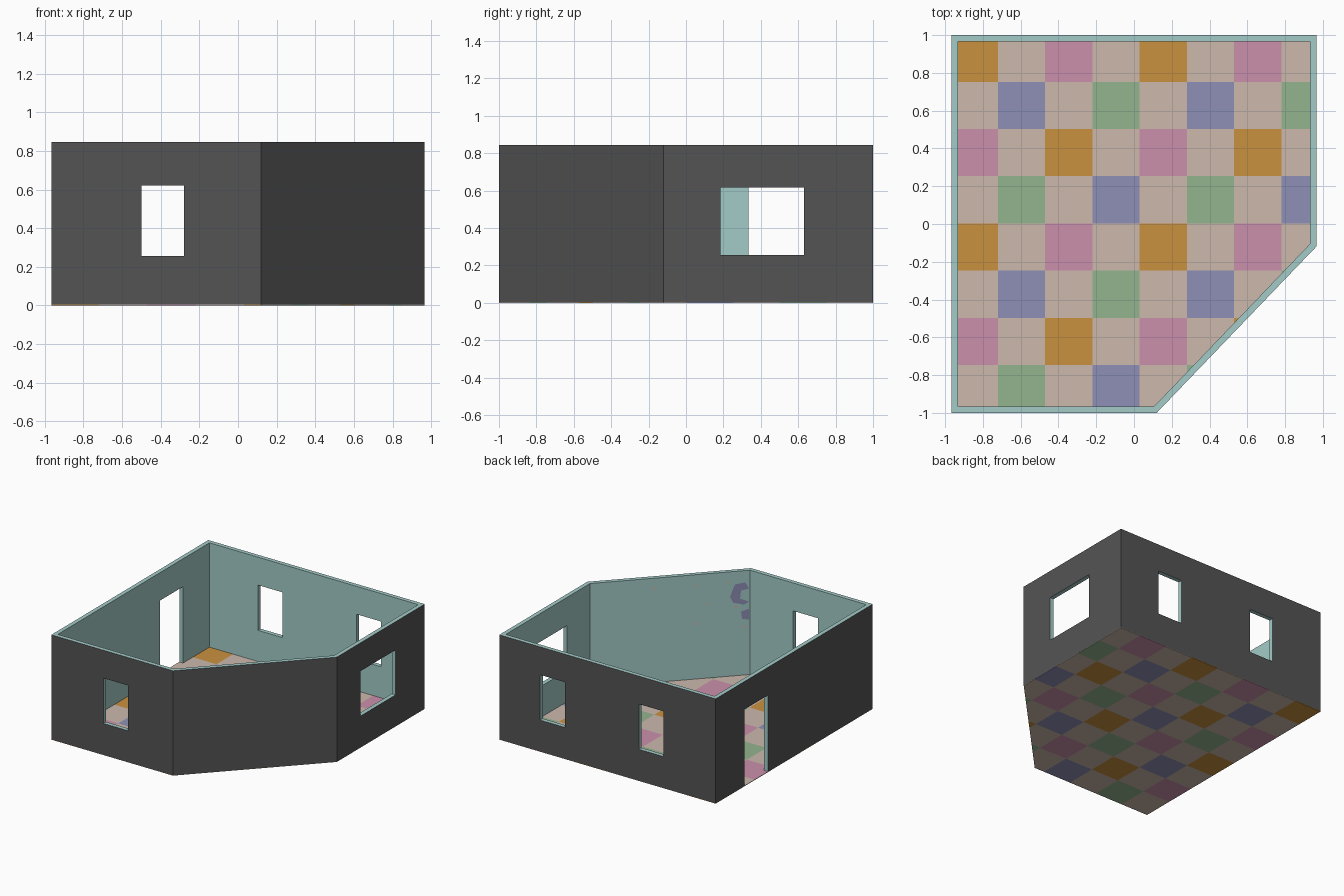
import bpy, bmesh, math
from mathutils import Vector

if "Cube" in bpy.data.objects:
    bpy.data.objects.remove(bpy.data.objects["Cube"])


def srgb(r, g, b):
    return tuple((v / 255 / 12.92) if v < 11 else ((v / 255 + 0.055) / 1.055) ** 2.4
                 for v in (r, g, b)) + (1.0,)


def material(name, *rgb):
    m = bpy.data.materials.new(name)
    m.diffuse_color = srgb(*rgb)
    m.use_nodes = True
    m.node_tree.nodes["Principled BSDF"].inputs["Base Color"].default_value = m.diffuse_color
    return m


GREY = material("dark grey", 84, 84, 84)
TEAL = material("pale teal", 163, 203, 200)
BEIGE = material("beige", 204, 185, 172)
ORANGE = material("orange", 201, 145, 64)
PINK = material("pink", 203, 144, 172)
BLUE = material("violet blue", 143, 144, 183)
GREEN = material("soft green", 148, 181, 143)

HEIGHT = 0.845
FLOOR = 0.004
OUTER = [(-0.965, -1), (0.12, -1), (0.965, -0.12), (0.965, 1), (-0.965, 1)]
INNER = [(-0.931, -0.966), (0.106, -0.966), (0.931, -0.106), (0.931, 0.966), (-0.931, 0.966)]


def add_object(name, bm, mats):
    me = bpy.data.meshes.new(name)
    bm.to_mesh(me)
    bm.free()
    ob = bpy.data.objects.new(name, me)
    bpy.context.collection.objects.link(ob)
    for m in mats:
        me.materials.append(m)
    return ob


# Walls: a ring between the two outlines, grey outside and teal elsewhere
bm = bmesh.new()
rings = [[bm.verts.new((x, y, z)) for x, y in outline]
         for outline, z in ((OUTER, FLOOR), (OUTER, HEIGHT), (INNER, HEIGHT), (INNER, FLOOR))]
for r in range(4):
    a, b = rings[r], rings[(r + 1) % 4]
    for i in range(5):
        j = (i + 1) % 5
        f = bm.faces.new((a[i], a[j], b[j], b[i]))
        f.material_index = 0 if r == 0 else 1
bmesh.ops.recalc_face_normals(bm, faces=bm.faces)
walls = add_object("walls", bm, (GREY, TEAL))

# Window and door openings: x range, y range, z range
openings = [
    ((-0.50, -0.28), (-1.1, -0.9), (0.255, 0.62)),    # front window
    ((-0.50, -0.28), (0.9, 1.1), (0.255, 0.62)),      # back window
    ((0.38, 0.60), (0.9, 1.1), (0.255, 0.62)),        # second back window
    ((0.85, 1.05), (0.185, 0.63), (0.255, 0.617)),    # right window
    ((-1.05, -0.85), (0.333, 0.63), (-0.1, 0.62)),    # left door
]
bpy.context.view_layer.objects.active = walls
for spans in openings:
    bm = bmesh.new()
    bmesh.ops.create_cube(bm, size=1)
    for v in bm.verts:
        v.co = Vector([s[0] if c < 0 else s[1] for c, s in zip(v.co, spans)])
    for f in bm.faces:
        f.material_index = 1
    cutter = add_object("opening_cutter", bm, (GREY, TEAL))
    cutter.hide_render = True
    mod = walls.modifiers.new("opening", 'BOOLEAN')
    mod.operation = 'DIFFERENCE'
    mod.solver = 'EXACT'
    mod.object = cutter
    bpy.ops.object.modifier_apply(modifier=mod.name)
    bpy.data.objects.remove(cutter)

# Floor: the outline sliced into square tiles, coloured by row and column
bm = bmesh.new()
bm.faces.new([bm.verts.new((x, y, 0)) for x, y in OUTER])
for k in range(-4, 5):
    for point, normal in (((0.03 + 0.25 * k, 0, 0), (1, 0, 0)),
                          ((0, 0.003 + 0.25 * k, 0), (0, 1, 0))):
        bmesh.ops.bisect_plane(bm, geom=bm.verts[:] + bm.edges[:] + bm.faces[:],
                               plane_co=point, plane_no=normal)
for f in bm.faces:
    c = f.calc_center_median()
    col = math.floor((c.x + 0.97) / 0.25)
    row = math.floor((1.003 - c.y) / 0.25)
    if (row + col) % 2 == 0:
        f.material_index = 1 + 2 * (row % 2) + (row // 2 + col // 2) % 2
floor = add_object("tiled_floor", bm, (BEIGE, ORANGE, PINK, BLUE, GREEN))
mod = floor.modifiers.new("thickness", 'SOLIDIFY')
mod.thickness = FLOOR
mod.offset = 1


# Painted marks on the inside of the slanted wall (u along wall 0..1, z height)
start, end = Vector((*INNER[2], 0)), Vector((*INNER[1], 0))
inward = Vector((0, 0, 1)).cross(end - start).normalized()
if inward.x > 0:
    inward.negate()
LENGTH = (end - start).length


def wall_marks(name, shapes, mat):
    bm = bmesh.new()
    for shape in shapes:
        f = bm.faces.new([bm.verts.new(start.lerp(end, u) + inward * 0.003 + Vector((0, 0, z)))
                          for u, z in shape])
        f.normal_update()
        if f.normal.dot(inward) < 0:
            f.normal_flip()
    return add_object(name, bm, (mat,))


def dot(u, z, r=0.011):
    return [(u + r / LENGTH * math.cos(a * math.pi / 4), z + r * math.sin(a * math.pi / 4))
            for a in range(8)]


swirl = [(0.906, 0.741), (0.969, 0.751), (0.994, 0.70), (0.944, 0.688), (0.9375, 0.624),
         (0.994, 0.594), (0.9625, 0.573), (0.894, 0.596), (0.875, 0.647)]
drip = [(0.944, 0.518), (0.994, 0.537), (0.994, 0.448), (0.95, 0.46)]
wall_marks("wall_paint_swirl", [swirl, drip], BLUE)
wall_marks("wall_paint_dots", [dot(*p) for p in (
    (0.656, 0.752), (0.7375, 0.605), (0.9125, 0.56), (0.406, 0.761),
    (0.8625, 0.762), (0.669, 0.45), (0.969, 0.393))], BEIGE)
